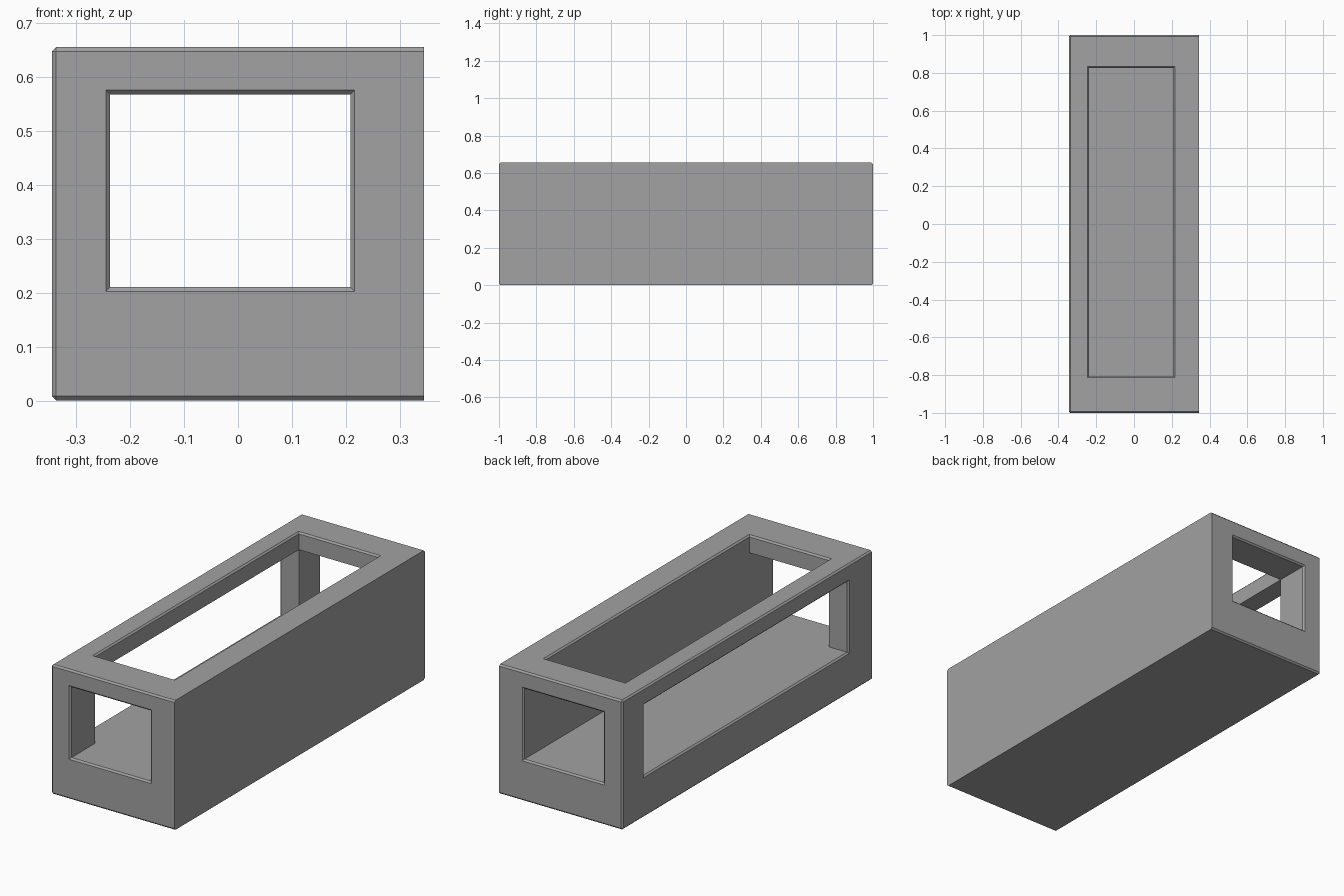
import bpy
import bmesh
from itertools import product
from mathutils import Vector

default = bpy.data.objects.get("Cube")
if default:
    bpy.data.objects.remove(default, do_unlink=True)

# Wall planes along each axis: outer, inner, inner, outer
PLANES = ((-0.345, -0.237, 0.208, 0.345),
          (-1.0, -0.805, 0.825, 1.0),
          (0.0, 0.21, 0.567, 0.655))
CHAMFER = 0.008

# Open cells: cavity, front and back windows, side window, top hatch
OPEN = {(1, 1, 1), (1, 0, 1), (1, 2, 1), (0, 1, 1), (1, 1, 2)}


def solid(cell):
    return all(0 <= c <= 2 for c in cell) and cell not in OPEN


def material(name, colour):
    mat = bpy.data.materials.new(name)
    mat.use_nodes = True
    mat.diffuse_color = colour
    mat.node_tree.nodes["Principled BSDF"].inputs["Base Color"].default_value = colour
    return mat


# Shell: a face wherever a solid cell meets an open one
bm = bmesh.new()
for cell in product(range(3), repeat=3):
    if not solid(cell):
        continue
    for axis, side in product(range(3), (0, 1)):
        neighbour = list(cell)
        neighbour[axis] += 2 * side - 1
        if solid(tuple(neighbour)):
            continue
        u, v = (axis + 1) % 3, (axis + 2) % 3
        loop = []
        for du, dv in ((0, 0), (1, 0), (1, 1), (0, 1)):
            corner = list(cell)
            corner[axis] += side
            corner[u] += du
            corner[v] += dv
            loop.append(bm.verts.new(Vector(PLANES[a][corner[a]] for a in range(3))))
        bm.faces.new(loop if side else loop[::-1])
bmesh.ops.remove_doubles(bm, verts=bm.verts, dist=0.0001)
bmesh.ops.recalc_face_normals(bm, faces=bm.faces)


# Chamfer outer edges and window rims, leaving the solid side wall crisp
def on_plane(edge, axis, value):
    return all(abs(vert.co[axis] - value) < 0.0001 for vert in edge.verts)


def is_outer_edge(edge):
    if edge.calc_face_angle(0) < 0.5 or on_plane(edge, 0, PLANES[0][3]):
        return False
    return any(on_plane(edge, a, PLANES[a][end]) for a in range(3) for end in (0, 3))


rims = [e for e in bm.edges if is_outer_edge(e)]
bmesh.ops.bevel(bm, geom=rims, offset=CHAMFER, segments=1, profile=0.5, affect='EDGES')

mesh = bpy.data.meshes.new("open_case")
bm.to_mesh(mesh)
bm.free()
mesh.materials.append(material("mid grey", (0.36, 0.36, 0.36, 1)))
case = bpy.data.objects.new("open_case", mesh)
bpy.context.collection.objects.link(case)
